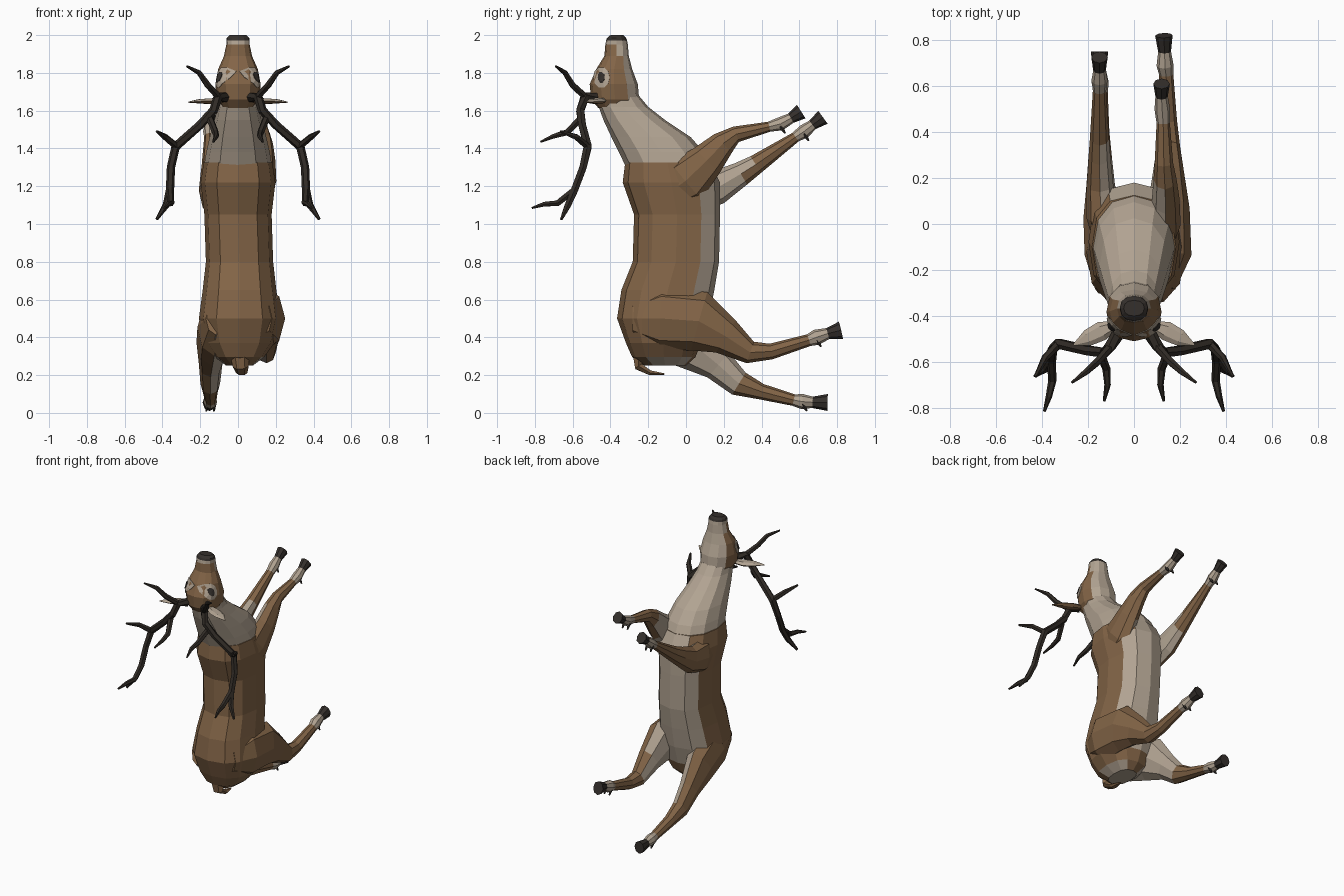
import bpy, bmesh, math
from mathutils import Vector
from mathutils.bvhtree import BVHTree

BROWN, PALE, DARK, ANTLER = range(4)
MATS = []
for label, col in [("brown fur", (0.225, 0.128, 0.062)), ("pale fur", (0.44, 0.365, 0.285)),
                   ("dark hoof", (0.035, 0.029, 0.025)), ("antler horn", (0.03, 0.024, 0.019))]:
    m = bpy.data.materials.new(label)
    m.diffuse_color = (*col, 1)
    MATS.append(m)


def finish(name, bm, rule, seg=None):
    """Turn a bmesh into a flat-shaded object, coloured by rule(segment, centre, normal)."""
    bmesh.ops.recalc_face_normals(bm, faces=bm.faces)
    bm.normal_update()
    for f in bm.faces:
        f.material_index = rule(seg.get(f, 0) if seg else 0, f.calc_center_median(), f.normal)
    me = bpy.data.meshes.new(name)
    bm.to_mesh(me)
    for m in MATS:
        me.materials.append(m)
    ob = bpy.data.objects.new(name, me)
    bpy.context.collection.objects.link(ob)
    return ob


def loft(name, rings, rule):
    """Skin a list of equal-length vertex rings and cap both ends."""
    bm = bmesh.new()
    seg = {}
    vs = [[bm.verts.new(p) for p in r] for r in rings]
    n = len(vs[0])
    for i in range(len(vs) - 1):
        for k in range(n):
            j = (k + 1) % n
            seg[bm.faces.new((vs[i][k], vs[i][j], vs[i + 1][j], vs[i + 1][k]))] = i
    seg[bm.faces.new(vs[0][::-1])] = 0
    seg[bm.faces.new(vs[-1])] = len(vs) - 2
    return finish(name, bm, rule, seg)


def ring(c, u, v, ru, rv, sides, power=1.0):
    out = []
    for k in range(sides):
        a = 2 * math.pi * k / sides
        co, si = math.cos(a), math.sin(a)
        co = math.copysign(abs(co) ** power, co) if abs(co) > 1e-6 else 0
        si = math.copysign(abs(si) ** power, si) if abs(si) > 1e-6 else 0
        out.append(c + u * (co * ru) + v * (si * rv))
    return out


def tube(name, pts, rule, sides=8, ref=(1, 0, 0)):
    """Tube through (x, y, z, half width along ref, half height)."""
    ref = Vector(ref)
    ps = [Vector(p[:3]) for p in pts]
    rings = []
    for i, p in enumerate(pts):
        t = (ps[min(i + 1, len(ps) - 1)] - ps[max(i - 1, 0)]).normalized()
        u = (ref - t * ref.dot(t)).normalized()
        rings.append(ring(ps[i], u, t.cross(u), p[3], p[4], sides))
    return loft(name, rings, rule)


def stack(name, rows, rule, power):
    """Horizontal slices: (z, back y, belly y, half width)."""
    X, Y = Vector((1, 0, 0)), Vector((0, 1, 0))
    return loft(name, [ring(Vector((0.008 if z < 1 else 0, (a + b) / 2, z)), X, Y, w, (b - a) / 2, 12, power)
                       for z, a, b, w in rows], rule)


# torso: back faces -y, belly faces +y
def torso_rule(seg, c, n):
    if n.z < -0.75 and c.y > -0.2:
        return PALE
    return PALE if n.y > 0.6 and c.z > 0.4 else BROWN


stack("torso", [(0.25, -0.22, 0.0, 0.07), (0.295, -0.285, 0.05, 0.13), (0.37, -0.318, 0.08, 0.185),
                (0.50, -0.365, 0.12, 0.215), (0.65, -0.342, 0.15, 0.195), (0.80, -0.282, 0.175, 0.178),
                (1.05, -0.275, 0.18, 0.178), (1.22, -0.335, 0.18, 0.198), (1.325, -0.322, 0.125, 0.182)],
      torso_rule, 0.82)

# neck
stack("neck", [(1.31, -0.322, 0.13, 0.18), (1.38, -0.355, 0.095, 0.168), (1.46, -0.395, 0.025, 0.15),
               (1.55, -0.437, -0.11, 0.125), (1.62, -0.462, -0.2, 0.107), (1.68, -0.46, -0.25, 0.1)],
      lambda s, c, n: PALE, 0.9)


# head, muzzle pointing up
def head_rule(seg, c, n):
    if c.z > 1.977:
        return DARK
    if c.z > 1.955 or (c.z > 1.91 and c.y > -0.37) or n.y > 0.62:
        return PALE
    return BROWN


head = stack("head", [(1.615, -0.465, -0.27, 0.085), (1.66, -0.502, -0.248, 0.112), (1.74, -0.51, -0.255, 0.12),
                      (1.82, -0.475, -0.285, 0.105), (1.89, -0.432, -0.303, 0.074), (1.95, -0.427, -0.308, 0.062),
                      (1.972, -0.423, -0.312, 0.062), (1.985, -0.418, -0.317, 0.06), (2.0, -0.40, -0.332, 0.045)],
             head_rule, 0.88)

# eyes: thin plates that follow the side of the head
tree = BVHTree.FromPolygons([v.co.copy() for v in head.data.vertices],
                            [tuple(p.vertices) for p in head.data.polygons])


def eye_plate(name, side, ry, rz, lift, mat):
    bm = bmesh.new()

    def drop(y, z):
        hit = tree.ray_cast(Vector((side, y, z)), Vector((-side, 0, 0)))
        if hit[0] is None:
            hit = tree.find_nearest(Vector((side * 0.05, y, z)))
        return bm.verts.new(hit[0] + hit[1] * lift)
    mid = drop(-0.445, 1.775)
    loops = [[drop(-0.445 + ry * f * math.cos(k * math.pi / 5), 1.775 + rz * f * math.sin(k * math.pi / 5))
              for k in range(10)] for f in (0.5, 1)]
    for k in range(10):
        j = (k + 1) % 10
        bm.faces.new((mid, loops[0][k], loops[0][j]))
        bm.faces.new((loops[0][k], loops[1][k], loops[1][j], loops[0][j]))
    ob = finish(name, bm, lambda s, c, n: mat)
    mod = ob.modifiers.new("thickness", 'SOLIDIFY')
    mod.thickness, mod.offset = 0.003, 0


for side, tag in ((1, "right"), (-1, "left")):
    eye_plate(tag + "_eye_ring", side, 0.042, 0.055, 0.004, PALE)
    eye_plate(tag + "_eye", side, 0.016, 0.028, 0.008, DARK)

    # ears: flat leaves, pale on the upper face
    tube(tag + "_ear", [(side * x, y, z, w, h) for x, y, z, w, h in
                        [(0.08, -0.44, 1.655, 0.02, 0.014), (0.14, -0.465, 1.65, 0.042, 0.018),
                         (0.20, -0.495, 1.65, 0.036, 0.013), (0.262, -0.525, 1.645, 0.004, 0.003)]],
         lambda s, c, n: PALE if n.z > 0.3 else BROWN, 6, (0, 1, 0))

    # antlers: main beam and four tines
    branches = {
        "beam": [(0.07, -0.48, 1.67, .028), (0.105, -0.535, 1.675, .026), (0.13, -0.56, 1.60, .024),
                 (0.2, -0.55, 1.525, .023), (0.33, -0.52, 1.41, .024), (0.355, -0.545, 1.3, .022),
                 (0.36, -0.59, 1.18, .022), (0.38, -0.625, 1.1, .019), (0.43, -0.66, 1.025, .008)],
        "brow_tine": [(0.1, -0.53, 1.67, .02), (0.16, -0.6, 1.735, .018), (0.205, -0.64, 1.8, .015),
                      (0.27, -0.69, 1.835, .006)],
        "inner_tine": [(0.15, -0.555, 1.56, .02), (0.12, -0.63, 1.485, .018), (0.115, -0.7, 1.465, .014),
                       (0.13, -0.77, 1.435, .006)],
        "outer_tine": [(0.325, -0.52, 1.41, .02), (0.385, -0.58, 1.46, .017), (0.43, -0.665, 1.49, .007)],
        "lower_tine": [(0.36, -0.59, 1.18, .02), (0.355, -0.68, 1.11, .018), (0.37, -0.75, 1.105, .014),
                       (0.39, -0.815, 1.085, .006)]}
    for part, pts in branches.items():
        tube(f"{tag}_antler_{part}", [(side * x, y, z, r, r) for x, y, z, r in pts],
             lambda s, c, n: ANTLER, 6)

# tail
tube("tail", [(0.01, -0.25, 0.30, .05, .035), (0.015, -0.25, 0.245, .042, .025),
              (0.02, -0.19, 0.212, .03, .015), (0.02, -0.115, 0.205, .008, .005)],
     lambda s, c, n: BROWN, 6)


# legs: every one ends in a pale pastern and a dark hoof
def leg(name, pts, inner_end):
    side = 1 if pts[0][0] > 0 else -1
    last = len(pts) - 2

    def rule(seg, c, n):
        if seg == last:
            return DARK
        if seg >= last - 2:
            return PALE
        return PALE if n.x * side < -0.35 and c.y < inner_end else BROWN
    tube(name, pts, rule)
    x, y, z = pts[-3][:3]
    for k in (-0.02, 0.02):
        tube(name + "_dewclaw", [(x + k, y, z - 0.012, .013, .013), (x + k, y + 0.025, z - 0.05, .005, .005)],
             lambda s, c, n: DARK, 5)


leg("right_hind_leg", [(.13, -.28, .50, .05, .09), (.142, -.13, .50, .108, .165), (.15, .07, .485, .092, .16),
                       (.15, .21, .405, .07, .1), (.15, .34, .32, .05, .06), (.147, .45, .325, .04, .042),
                       (.14, .65, .385, .031, .032), (.135, .69, .40, .037, .042), (.133, .75, .42, .028, .03),
                       (.13, .82, .437, .038, .047)], 0.3)
leg("left_hind_leg", [(-.12, -.28, .50, .05, .09), (-.125, -.13, .45, .09, .16), (-.135, .03, .37, .085, .145),
                      (-.145, .17, .255, .062, .088), (-.147, .28, .155, .052, .068), (-.147, .4, .112, .04, .042),
                      (-.145, .57, .068, .031, .031), (-.147, .615, .06, .037, .04), (-.15, .67, .056, .028, .03),
                      (-.15, .75, .055, .038, .045)], 0.28)
leg("right_front_leg", [(.12, -.1, 1.16, .05, .1), (.135, 0, 1.23, .068, .13), (.138, .11, 1.335, .06, .095),
                        (.135, .195, 1.425, .05, .068), (.13, .265, 1.475, .04, .043), (.127, .44, 1.515, .029, .027),
                        (.123, .5, 1.53, .034, .036), (.12, .555, 1.56, .027, .028), (.12, .61, 1.595, .036, .042)],
    0.2)
leg("left_front_leg", [(-.12, -.1, 1.15, .05, .1), (-.14, .03, 1.17, .066, .12), (-.148, .17, 1.195, .058, .09),
                       (-.15, .29, 1.265, .048, .065), (-.15, .37, 1.315, .042, .052), (-.15, .58, 1.46, .029, .028),
                       (-.15, .625, 1.49, .035, .037), (-.15, .67, 1.525, .027, .028), (-.15, .725, 1.565, .036, .042)],
    0.33)
